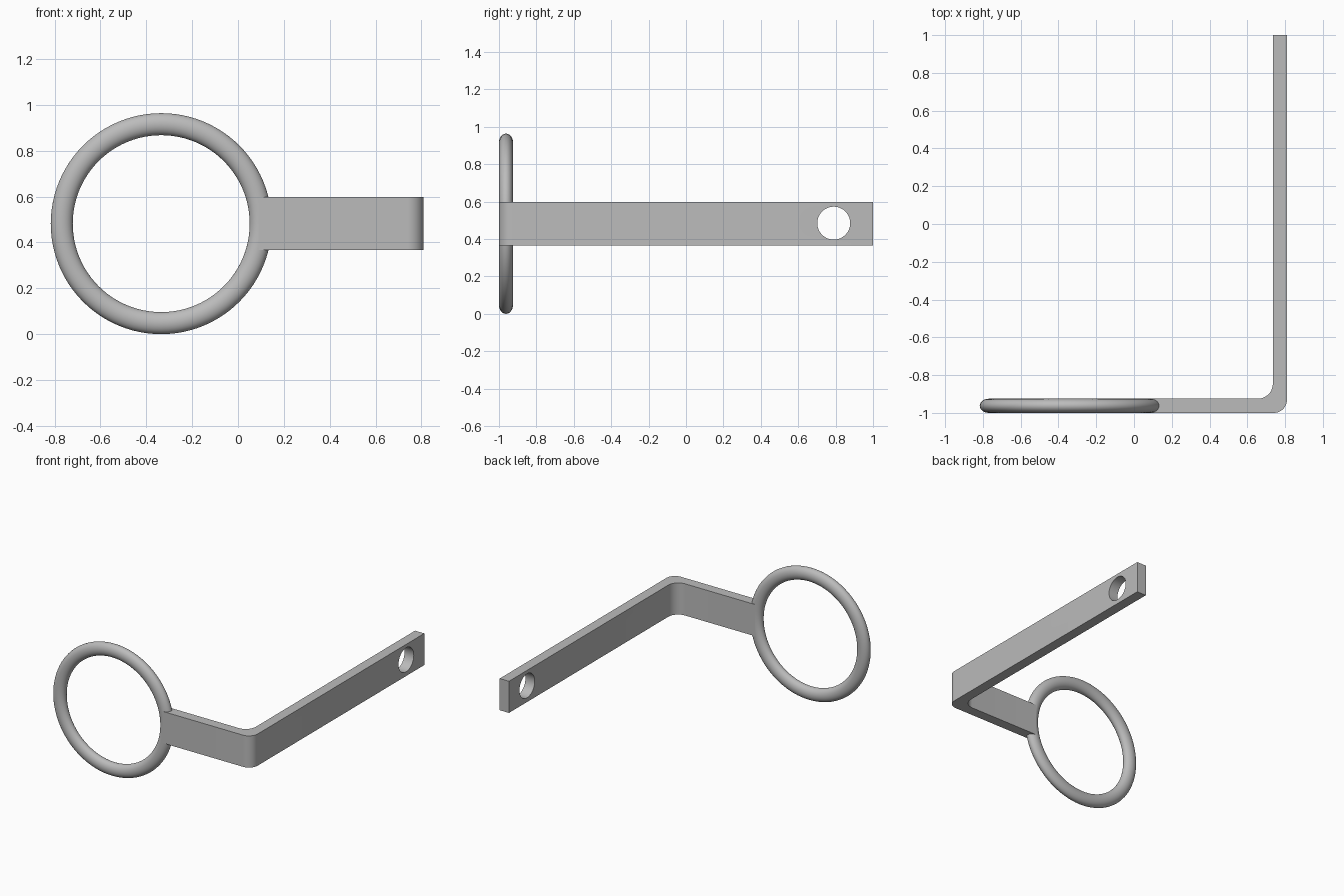
import bpy, bmesh, math
from mathutils import Vector

if "Cube" in bpy.data.objects:
    bpy.data.objects.remove(bpy.data.objects["Cube"])

steel = bpy.data.materials.new("grey_metal")
steel.diffuse_color = (0.5, 0.5, 0.5, 1)
steel.use_nodes = True
steel.node_tree.nodes["Principled BSDF"].inputs["Base Color"].default_value = steel.diffuse_color

MID_Z = 0.482


def make_object(name, bm):
    bmesh.ops.recalc_face_normals(bm, faces=bm.faces)
    mesh = bpy.data.meshes.new(name)
    bm.to_mesh(mesh)
    bm.free()
    obj = bpy.data.objects.new(name, mesh)
    bpy.context.collection.objects.link(obj)
    mesh.materials.append(steel)
    return obj


def smooth(obj):
    bpy.ops.object.select_all(action='DESELECT')
    obj.select_set(True)
    bpy.context.view_layer.objects.active = obj
    bpy.ops.object.shade_smooth_by_angle(angle=math.radians(30))


def arc(cx, cy, r, a0, a1, n=12):
    angles = [math.radians(a0 + (a1 - a0) * i / n) for i in range(n + 1)]
    return [(cx + r * math.cos(a), cy + r * math.sin(a)) for a in angles]


# Ring: an oval section swept around the y axis
bm = bmesh.new()
N, M = 96, 24
rows = []
for i in range(N):
    a = 2 * math.pi * i / N
    row = []
    for j in range(M):
        b = 2 * math.pi * j / M
        r = 0.434 + 0.048 * math.cos(b)
        row.append(bm.verts.new((-0.335 + r * math.cos(a),
                                 -0.9625 + 0.0375 * math.sin(b),
                                 MID_Z + r * math.sin(a))))
    rows.append(row)
for i in range(N):
    p, q = rows[i], rows[(i + 1) % N]
    for j in range(M):
        k = (j + 1) % M
        bm.faces.new((p[j], q[j], q[k], p[k]))
ring = make_object("ring", bm)
smooth(ring)

# Bracket: bent flat bar, plan outline extruded upward
outline = [(0.09, -1.0)]
outline += arc(0.74, -0.93, 0.07, -90, 0)
outline += [(0.81, 1.0), (0.735, 1.0)]
outline += arc(0.655, -0.845, 0.08, 0, -90)
outline += [(0.09, -0.925)]
bm = bmesh.new()
face = bm.faces.new([bm.verts.new((x, y, MID_Z - 0.116)) for x, y in outline])
lifted = bmesh.ops.extrude_face_region(bm, geom=[face])
bmesh.ops.translate(bm, vec=Vector((0, 0, 0.232)),
                    verts=[v for v in lifted["geom"] if isinstance(v, bmesh.types.BMVert)])
bracket = make_object("bracket", bm)

# Mounting hole near the free end
bpy.ops.mesh.primitive_cylinder_add(vertices=64, radius=0.088, depth=0.4,
                                    location=(0.77, 0.79, MID_Z + 0.003),
                                    rotation=(0, math.pi / 2, 0))
cutter = bpy.context.object
cutter.name = "hole_cutter"
cutter.data.materials.append(steel)
cut = bracket.modifiers.new("hole", 'BOOLEAN')
cut.operation = 'DIFFERENCE'
cut.solver = 'EXACT'
cut.object = cutter
bpy.ops.object.select_all(action='DESELECT')
bracket.select_set(True)
bpy.context.view_layer.objects.active = bracket
bpy.ops.object.modifier_apply(modifier=cut.name)
bpy.data.objects.remove(cutter, do_unlink=True)
smooth(bracket)
